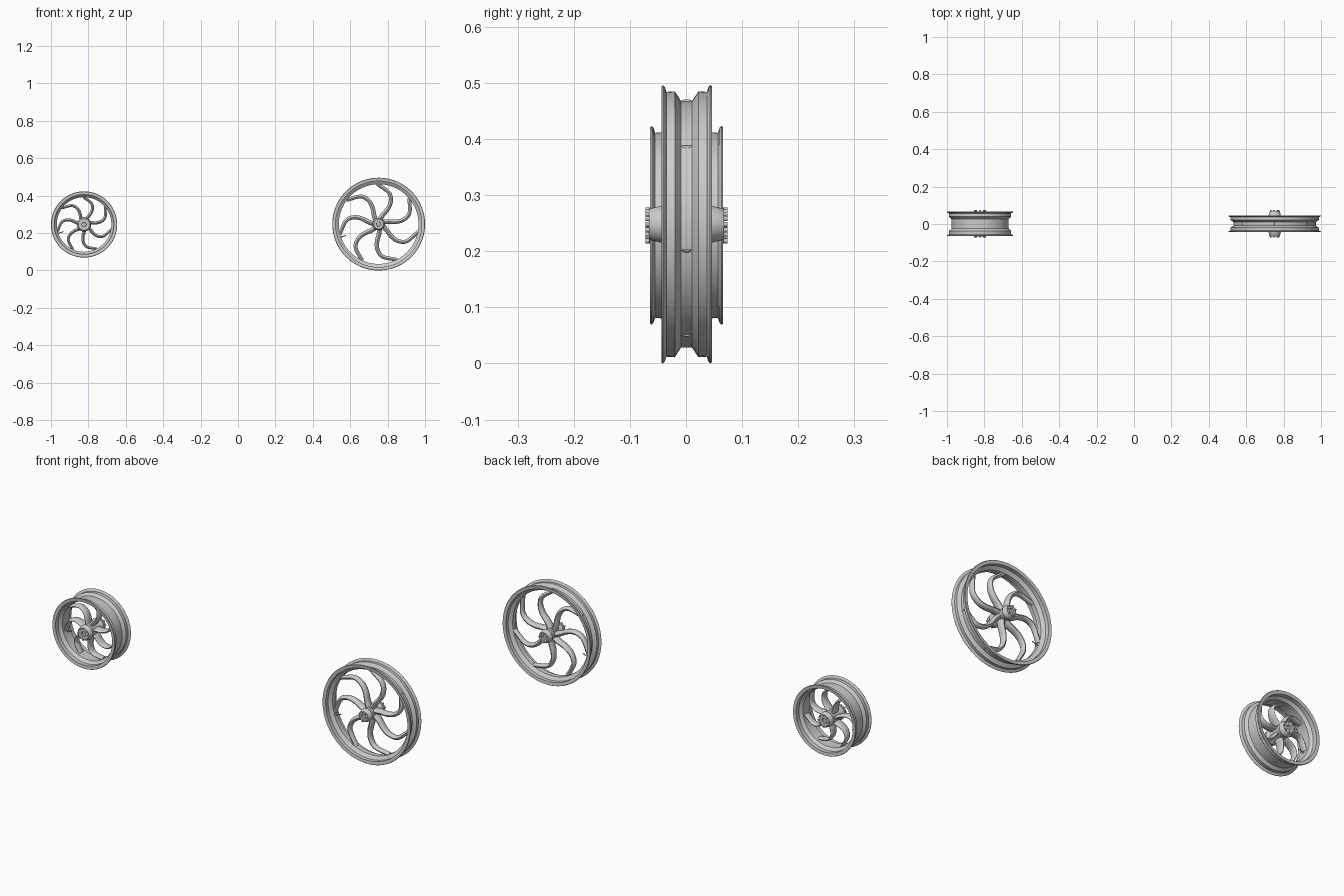
import bpy, bmesh
from math import sin, cos, pi, radians
from mathutils import Matrix, Vector

cube = bpy.data.objects.get("Cube")
if cube:
    bpy.data.objects.remove(cube)

metal = bpy.data.materials.new("light_grey_metal")
metal.use_nodes = True
GREY = (0.6, 0.6, 0.6, 1)
metal.diffuse_color = GREY
metal.node_tree.nodes["Principled BSDF"].inputs["Base Color"].default_value = GREY
parts = []


def finish(name, bm, centre):
    bmesh.ops.recalc_face_normals(bm, faces=bm.faces)
    mesh = bpy.data.meshes.new(name)
    bm.to_mesh(mesh)
    bm.free()
    mesh.materials.append(metal)
    obj = bpy.data.objects.new(name, mesh)
    obj.location = centre
    bpy.context.collection.objects.link(obj)
    parts.append(obj)


def bridge(bm, rings, closed):
    """Join successive rings of vertices with quads."""
    pairs = list(zip(rings, rings[1:]))
    if closed:
        pairs.append((rings[-1], rings[0]))
    for a, b in pairs:
        n = len(a)
        for i in range(n):
            j = (i + 1) % n
            bm.faces.new((a[i], a[j], b[j], b[i]))


def lathe(bm, profile, steps, closed):
    """Turn (radius, y) points around the y axis."""
    rings = []
    for r, y in profile:
        angles = [2 * pi * i / steps for i in range(steps)]
        rings.append([bm.verts.new((r * cos(a), y, r * sin(a))) for a in angles])
    bridge(bm, rings, closed)
    if not closed:
        bm.faces.new(rings[0])
        bm.faces.new(rings[-1])


def smooth_path(points, steps):
    """Catmull-Rom curve through the points."""
    p = [2 * points[0] - points[1]] + points + [2 * points[-1] - points[-2]]
    path = []
    for i in range(1, len(p) - 2):
        a, b, c, d = p[i - 1:i + 3]
        for k in range(steps):
            t = k / steps
            path.append(0.5 * (2 * b + (c - a) * t + (2 * a - 5 * b + 4 * c - d) * t ** 2
                               + (3 * b - a - 3 * c + d) * t ** 3))
    return path + [points[-1]]


def cylinder(bm, matrix, radius, depth, sides):
    bmesh.ops.create_cone(bm, cap_ends=True, segments=sides, radius1=radius,
                          radius2=radius, depth=depth, matrix=matrix)


# Spoke centre line: fraction of the inner rim radius, angle in degrees
SPOKE_LINE = [(0.08, -8), (0.25, -26), (0.45, -33), (0.65, -30), (0.83, -20), (1.01, 0)]
SPOKES = 7


def wheel(name, centre, radius, half, bead, well, flat, slope, depth, hub, bolts):
    wall = 0.007

    # Rim: lip, bead seat, sloped side and drop centre, mirrored across the wheel
    outer = [(well, flat), (bead, slope), (bead - 0.001, half - 0.009),
             (radius - 0.003, half - 0.006), (radius, half - 0.003), (radius - 0.002, half)]
    inner = [(bead - wall, half - 0.002), (bead - wall, slope + 0.003),
             (well - wall, flat + 0.002)]
    side = outer + inner
    profile = side + [(r, -y) for r, y in reversed(side)]
    bm = bmesh.new()
    lathe(bm, profile, 96, True)
    finish(name + "_rim", bm, centre)

    # Curved spokes with an oval section that tapers outwards
    reach = well - wall
    line = [Vector((f * reach * cos(radians(a)), 0, f * reach * sin(radians(a))))
            for f, a in SPOKE_LINE]
    path = smooth_path(line, 6)
    bm = bmesh.new()
    for s in range(SPOKES):
        turn = Matrix.Rotation(-radians(92) - 2 * pi * s / SPOKES, 3, 'Y')
        rings = []
        for i, point in enumerate(path):
            t = i / (len(path) - 1)
            along = path[min(i + 1, len(path) - 1)] - path[max(i - 1, 0)]
            across = Vector((-along.z, 0, along.x)).normalized()
            thick = radius * (0.053 - 0.014 * t)
            deep = depth * (1 - 0.4 * t)
            ring = []
            for k in range(12):
                a = 2 * pi * k / 12
                co = point + across * thick * cos(a) + Vector((0, deep * sin(a), 0))
                ring.append(bm.verts.new(turn @ co))
            rings.append(ring)
        bridge(bm, rings, False)
        bm.faces.new(rings[0])
        bm.faces.new(rings[-1])
    finish(name + "_spokes", bm, centre)

    # Hub barrel with conical ends and a recessed bore
    bm = bmesh.new()
    half_hub = [(0.011, 0.058), (0.012, 0.067), (hub - 0.007, 0.067),
                (hub - 0.005, 0.065), (hub, 0.044), (hub - 0.005, 0.036)]
    lathe(bm, half_hub + [(r, -y) for r, y in reversed(half_hub)], 48, False)
    finish(name + "_hub", bm, centre)

    # Ring of bolts on both hub faces
    bm = bmesh.new()
    for face in (-1, 1):
        for i in range(bolts):
            a = 2 * pi * i / bolts
            r = hub - 0.010
            place = Matrix.Translation((r * cos(a), face * 0.069, r * sin(a)))
            cylinder(bm, place @ Matrix.Rotation(pi / 2, 4, 'X'), 0.004, 0.008, 12)
    finish(name + "_hub_bolts", bm, centre)

    # Valve stem pointing inwards from the drop centre
    bm = bmesh.new()
    aim = Matrix.Rotation(-radians(199), 4, 'Y')
    lay = Matrix.Rotation(pi / 2, 4, 'Y')
    for r, size, length in ((reach - 0.013, 0.0025, 0.032), (reach - 0.002, 0.004, 0.008)):
        cylinder(bm, aim @ Matrix.Translation((r, 0, 0)) @ lay, size, length, 12)
    finish(name + "_valve_stem", bm, centre)


wheel("large_wheel", (0.752, 0.001, 0.248), 0.248, 0.045, 0.237, 0.220,
      0.010, 0.021, 0.022, 0.033, 7)
wheel("small_wheel", (-0.823, 0.001, 0.246), 0.177, 0.065, 0.166, 0.153,
      0.026, 0.038, 0.028, 0.038, 8)

# Smooth shading with sharp creases
bpy.ops.object.select_all(action='DESELECT')
for obj in parts:
    obj.select_set(True)
bpy.context.view_layer.objects.active = parts[0]
bpy.ops.object.shade_smooth_by_angle(angle=radians(35))
